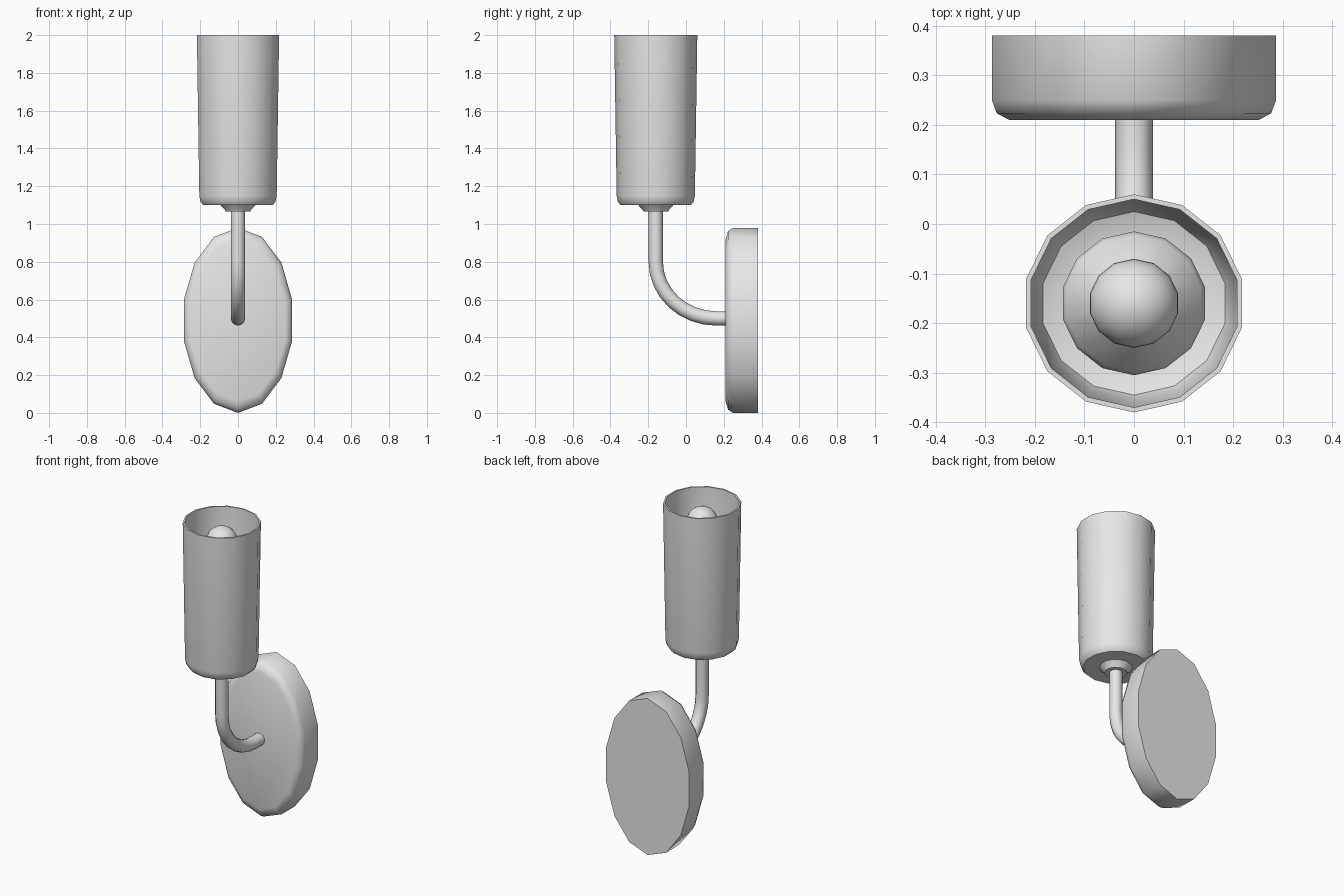
import bpy
import bmesh
import math
from mathutils import Matrix, Vector

SIDES = 14
SHADE_Y = -0.16

cube = bpy.data.objects.get("Cube")
if cube:
    bpy.data.objects.remove(cube, do_unlink=True)

grey = bpy.data.materials.new("plain grey")
grey.use_nodes = True
grey.diffuse_color = (0.8, 0.8, 0.8, 1)
grey.node_tree.nodes["Principled BSDF"].inputs["Base Color"].default_value = (0.8, 0.8, 0.8, 1)


def finish(obj, angle):
    """Give an object its colour and smooth shading."""
    obj.data.materials.append(grey)
    bpy.ops.object.select_all(action="DESELECT")
    obj.select_set(True)
    bpy.context.view_layer.objects.active = obj
    bpy.ops.object.shade_smooth_by_angle(angle=math.radians(angle))


def lathe(name, profile, place, angle=40):
    """Turn (radius, height) pairs about z, cap any open end, then place it."""
    bm = bmesh.new()
    rings = []
    for r, h in profile:
        turns = [math.pi / 2 + math.tau * i / SIDES for i in range(SIDES)]
        rings.append([bm.verts.new((r * math.cos(a), r * math.sin(a), h)) for a in turns])
    for low, high in zip(rings, rings[1:]):
        for i in range(SIDES):
            j = (i + 1) % SIDES
            bm.faces.new((low[i], low[j], high[j], high[i]))
    bm.faces.new(rings[0][::-1])
    bm.faces.new(rings[-1])
    bm.transform(place)
    bmesh.ops.recalc_face_normals(bm, faces=bm.faces)
    mesh = bpy.data.meshes.new(name)
    bm.to_mesh(mesh)
    bm.free()
    obj = bpy.data.objects.new(name, mesh)
    bpy.context.collection.objects.link(obj)
    finish(obj, angle)


upright = Matrix.Translation((0, SHADE_Y, 0)) @ Matrix.Diagonal((1.015, 1, 1, 1))

# Hollow shade: outer wall up, over the rim, inner wall down to the floor
lathe("shade", [(0.09, 1.10), (0.185, 1.10), (0.201, 1.118), (0.207, 1.15), (0.22, 2.0),
                (0.21, 2.0), (0.196, 1.16), (0.185, 1.13), (0.145, 1.115)], upright)

# Collar under the shade
lathe("collar", [(0.065, 1.065), (0.07, 1.075), (0.095, 1.102)], upright)

# Lamp holder inside the shade
lathe("lamp_holder", [(0.145, 1.11), (0.145, 1.30), (0.137, 1.32), (0.06, 1.40)], upright)

# Bulb: a neck that swells into a round head
bulb = [(0.05, 1.38), (0.05, 1.68)]
for step in range(-4, 9):
    a = math.radians(step * 10.9)
    bulb.append((0.09 * math.cos(a), 1.88 + 0.09 * math.sin(a)))
lathe("bulb", bulb, upright, 60)

# Oval wall plate with a rounded front edge
plate = (Matrix.Translation((0, 0.38, 0.49)) @ Matrix.Diagonal((0.6, 1, 1, 1))
         @ Matrix.Rotation(math.pi / 2, 4, "X"))
lathe("wall_plate", [(0.49, 0), (0.49, 0.13), (0.473, 0.157), (0.43, 0.17)], plate, 50)

# Bent stem from the collar down and back to the plate
path = [Vector((0, SHADE_Y, 1.08))]
for step in range(9):
    a = math.pi + step * math.pi / 16
    path.append(Vector((0, 0.16 + 0.32 * math.cos(a), 0.80 + 0.30 * math.sin(a))))
path.append(Vector((0, 0.23, 0.50)))
curve = bpy.data.curves.new("stem", "CURVE")
curve.dimensions = "3D"
curve.bevel_depth = 0.038
curve.bevel_resolution = 4
curve.use_fill_caps = True
spline = curve.splines.new("POLY")
spline.points.add(len(path) - 1)
for point, co in zip(spline.points, path):
    point.co = (*co, 1)
stem = bpy.data.objects.new("stem", curve)
bpy.context.collection.objects.link(stem)
bpy.ops.object.select_all(action="DESELECT")
stem.select_set(True)
bpy.context.view_layer.objects.active = stem
bpy.ops.object.convert(target="MESH")
finish(bpy.context.view_layer.objects.active, 40)
